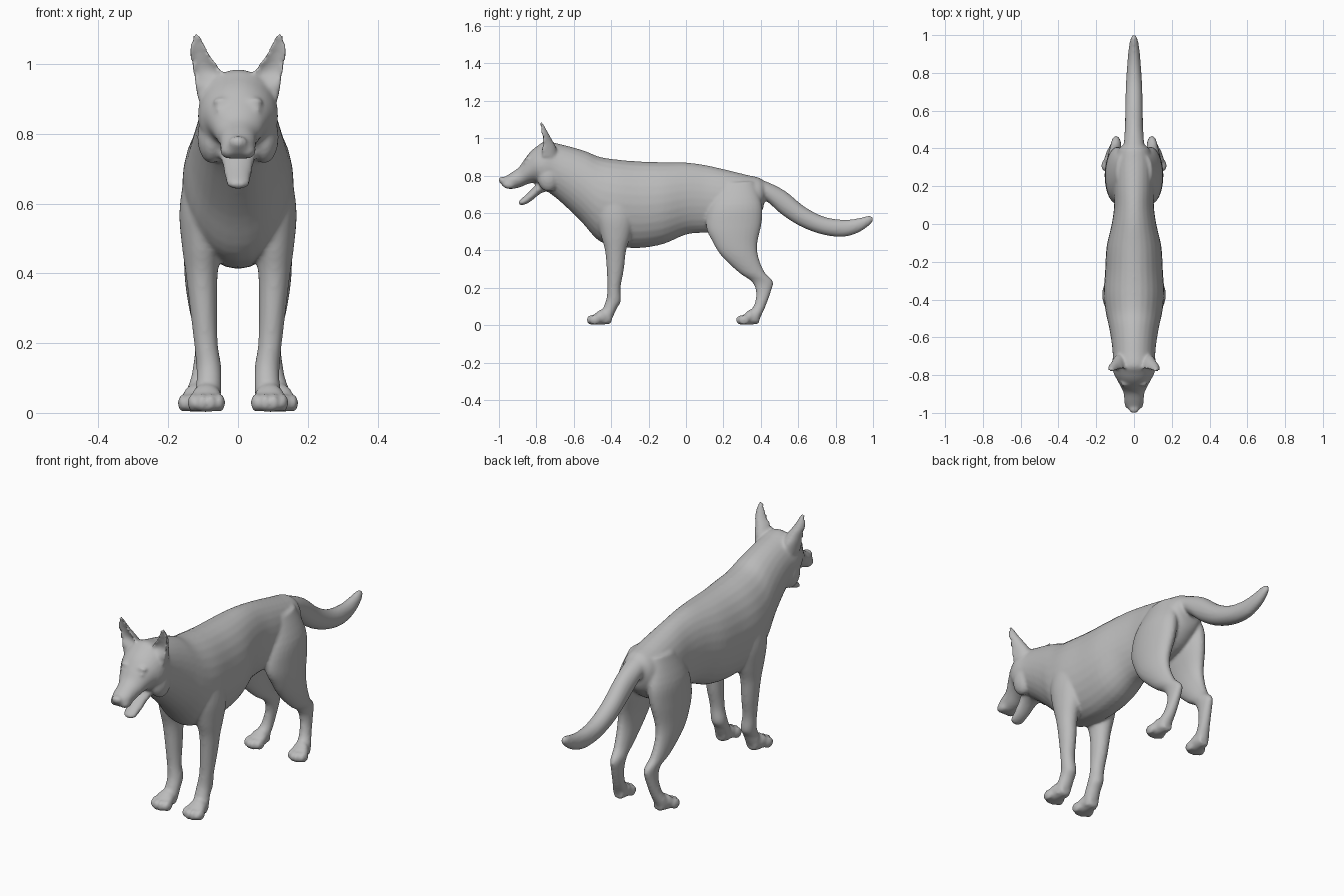
import bpy, bmesh, math
from mathutils import Vector

bm = bmesh.new()
SEG = 28


def catmull(a, b, c, d, t):
    return 0.5 * (2 * b + (c - a) * t + (2 * a - 5 * b + 4 * c - d) * t * t
                  + (3 * b - a - 3 * c + d) * t ** 3)


def smooth_rings(rings, steps=4):
    """Interpolate rows of numbers along the path."""
    out, n = [], len(rings)
    for i in range(n - 1):
        quad = [rings[max(i - 1, 0)], rings[i], rings[i + 1], rings[min(i + 2, n - 1)]]
        for s in range(steps):
            out.append([catmull(*vals, s / steps) for vals in zip(*quad)])
    return out + [list(rings[-1])]


def skin(loops):
    rows = [[bm.verts.new(p) for p in loop] for loop in loops]
    for a, b in zip(rows, rows[1:]):
        for i in range(len(a)):
            j = (i + 1) % len(a)
            bm.faces.new((a[i], a[j], b[j], b[i]))
    bm.faces.new(rows[0][::-1])
    bm.faces.new(rows[-1])


def loft(rings, side=1):
    """Each ring: y1, z1, y2, z2 (two profile points), half width, centre x."""
    loops = []
    for y1, z1, y2, z2, hw, cx in smooth_rings(rings):
        loop = []
        for k in range(SEG):
            a = 2 * math.pi * k / SEG
            c, s = math.cos(a), math.sin(a)
            loop.append((side * (cx + hw * s), (y1 + y2) / 2 + c * (y1 - y2) / 2,
                         (z1 + z2) / 2 + c * (z1 - z2) / 2))
        loops.append(loop)
    skin(loops)


def blob(centre, radii):
    made = bmesh.ops.create_uvsphere(bm, u_segments=16, v_segments=10, radius=1)
    for v in made["verts"]:
        v.co = Vector(centre) + Vector([a * b for a, b in zip(v.co, radii)])


def centred(rows):
    return [r + (0,) for r in rows]


# trunk, neck, head and muzzle, from rump to nose
loft(centred([
    (.43, .745, .42, .665, .04), (.40, .785, .40, .60, .08), (.33, .803, .32, .53, .105),
    (.20, .835, .20, .50, .108), (.10, .857, .10, .495, .105), (0, .87, 0, .485, .118),
    (-.12, .872, -.12, .435, .145), (-.25, .876, -.25, .413, .153),
    (-.36, .885, -.38, .423, .16), (-.46, .90, -.47, .455, .15),
    (-.53, .928, -.565, .56, .132), (-.60, .95, -.665, .655, .118),
    (-.68, .97, -.72, .70, .112), (-.75, .985, -.75, .72, .115),
    (-.79, .962, -.78, .735, .110), (-.83, .93, -.80, .76, .095),
    (-.865, .885, -.84, .757, .075), (-.895, .843, -.89, .737, .056),
    (-.94, .812, -.94, .728, .050), (-.975, .79, -.972, .738, .036),
    (-.995, .778, -.99, .757, .016)]))

# nose
blob((0, -.982, .776), (.027, .02, .019))

# open lower jaw with tongue
loft(centred([
    (-.73, .81, -.72, .72, .07), (-.795, .757, -.775, .706, .05),
    (-.845, .708, -.833, .660, .039), (-.885, .672, -.873, .642, .032),
    (-.897, .658, -.892, .646, .014)]))

# tail
loft(centred([
    (.34, .79, .34, .68, .055), (.42, .772, .42, .67, .054), (.527, .72, .515, .59, .048),
    (.634, .634, .62, .525, .046), (.74, .58, .735, .484, .043), (.845, .564, .84, .473, .036),
    (.925, .573, .92, .495, .029), (.975, .586, .972, .528, .02),
    (1.0, .58, 1.0, .555, .008)]))

for s in (1, -1):
    # front leg with shoulder
    loft([(-.44, .76, -.29, .74, .04, .085), (-.47, .68, -.28, .67, .056, .098),
          (-.475, .58, -.275, .57, .066, .102), (-.455, .48, -.295, .48, .058, .103),
          (-.433, .40, -.320, .40, .046, .104), (-.424, .30, -.332, .30, .039, .099),
          (-.420, .20, -.350, .20, .034, .092), (-.426, .14, -.348, .13, .036, .084),
          (-.440, .10, -.370, .09, .036, .083), (-.455, .06, -.388, .05, .038, .086),
          (-.455, .02, -.410, .008, .033, .088)], s)
    # front paw and toes
    loft([(-.395, .065, -.40, .008, .028, .088), (-.45, .085, -.45, .003, .043, .09),
          (-.495, .055, -.495, .003, .046, .091), (-.52, .038, -.52, .008, .036, .091)], s)
    for i, dy in enumerate((.012, 0, 0, .016)):
        blob((s * (.053 + .025 * i), -.503 + dy, .029), (.0165, .03, .027))

    # hind leg from thigh through hock
    loft([(.19, .76, .36, .77, .035, .06), (.125, .64, .405, .65, .062, .082),
          (.107, .53, .405, .55, .062, .092), (.140, .45, .382, .44, .051, .104),
          (.190, .37, .387, .366, .043, .108), (.285, .28, .420, .285, .034, .103),
          (.352, .233, .465, .235, .028, .095), (.375, .175, .456, .185, .026, .097),
          (.365, .11, .425, .10, .028, .106), (.340, .07, .402, .05, .034, .115),
          (.335, .03, .385, .010, .031, .119)], s)
    # hind paw and toes
    loft([(.39, .06, .39, .008, .026, .112), (.345, .085, .345, .003, .040, .118),
          (.305, .052, .305, .003, .042, .122), (.28, .037, .28, .008, .034, .123)], s)
    for i, dy in enumerate((.014, 0, 0, .014)):
        blob((s * (.090 + .0225 * i), .296 + dy, .028), (.0155, .03, .026))

    # pricked ear, hollow at the front: z, inner x, outer x, front y, depth
    ear = smooth_rings([
        (.90, .040, .116, -.765, .075), (.95, .038, .124, -.772, .078),
        (.985, .050, .131, -.776, .064), (1.02, .075, .139, -.779, .048),
        (1.05, .092, .138, -.782, .034), (1.075, .105, .131, -.784, .022),
        (1.091, .113, .125, -.785, .013)])
    loops = []
    for z, xi, xo, yf, depth in ear:
        hollow = .38 * min(1, max(0, (z - .94) / .04))
        loop = []
        for k in range(SEG):
            a = 2 * math.pi * k / SEG
            sn = math.sin(a)
            y = yf + depth * (sn if sn > 0 else -sn * hollow)
            loop.append((s * ((xi + xo) / 2 + math.cos(a) * (xo - xi) / 2), y, z))
        loops.append(loop)
    skin(loops)

    # eye and brow
    blob((s * .050, -.851, .868), (.017, .016, .011))
    blob((s * .046, -.842, .892), (.026, .018, .013))
    # cheek ruff and lip
    blob((s * .075, -.735, .79), (.042, .06, .075))
    blob((s * .026, -.945, .752), (.026, .036, .024))

bmesh.ops.recalc_face_normals(bm, faces=bm.faces)
mesh = bpy.data.meshes.new("dog_body")
bm.to_mesh(mesh)
bm.free()
dog = bpy.data.objects.new("dog_body", mesh)
bpy.context.collection.objects.link(dog)

# one plain coat colour
coat = bpy.data.materials.new("plain_grey")
coat.diffuse_color = (.5, .5, .5, 1)
mesh.materials.append(coat)

# fuse all parts into one soft skin
remesh = dog.modifiers.new("fuse", 'REMESH')
remesh.mode = 'VOXEL'
remesh.voxel_size = .0075
remesh.use_smooth_shade = True
soft = dog.modifiers.new("soften", 'SMOOTH')
soft.factor = .5
soft.iterations = 7
bpy.context.view_layer.objects.active = dog
dog.select_set(True)
for name in ("fuse", "soften"):
    bpy.ops.object.modifier_apply(modifier=name)
bpy.ops.object.shade_smooth()
